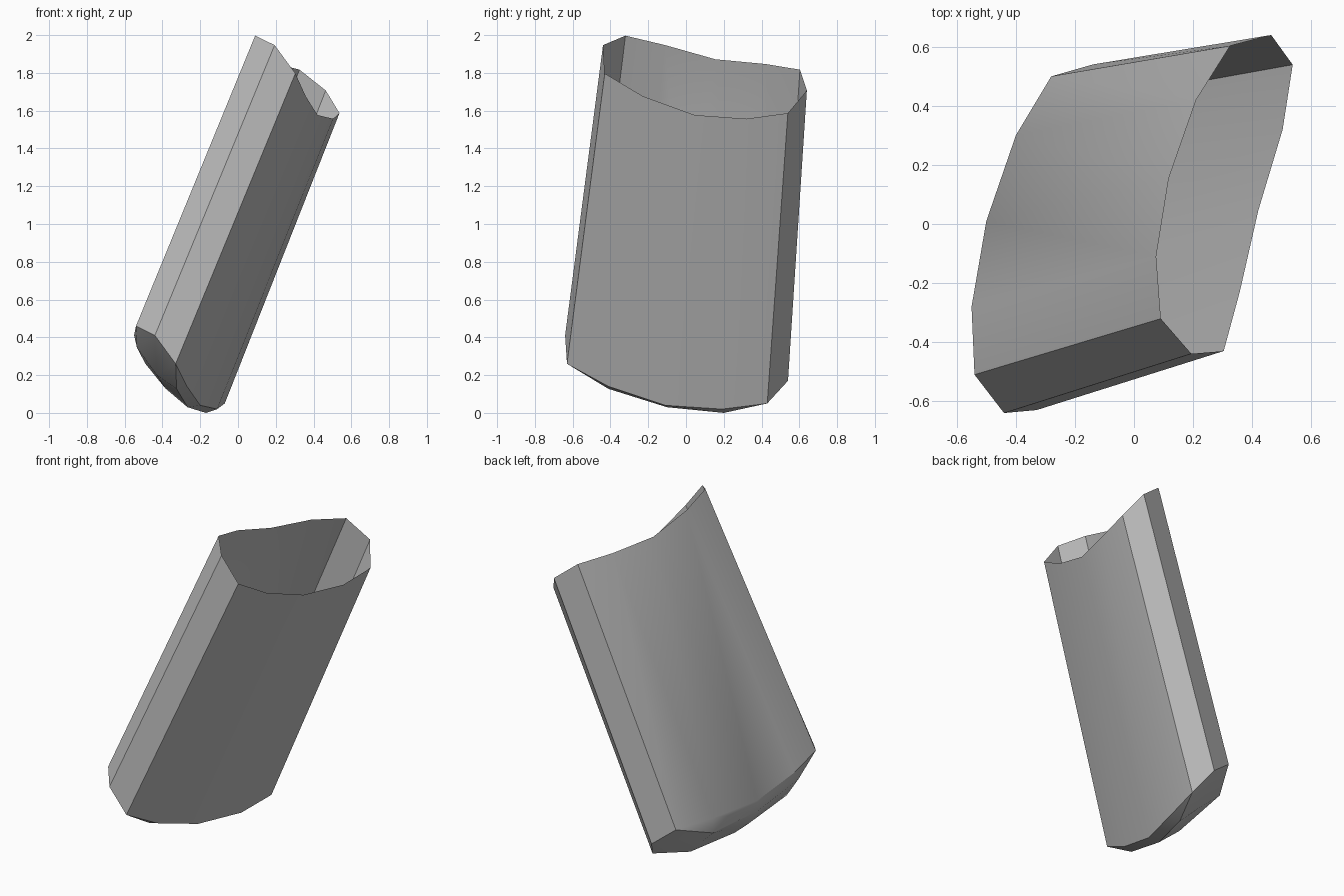
import bpy
import bmesh
import math
from mathutils import Vector

cube = bpy.data.objects.get("Cube")
if cube:
    bpy.data.objects.remove(cube, do_unlink=True)

# One plain grey material
grey = bpy.data.materials.new("plain_grey")
grey.use_nodes = True
colour = (0.5, 0.5, 0.5, 1)
grey.diffuse_color = colour
grey.node_tree.nodes["Principled BSDF"].inputs["Base Color"].default_value = colour

# Lower rim of the flattened sleeve, running round from the front edge
lower_rim = [
    (-.54, -.51, .46), (-.44, -.64, .41), (-.33, -.63, .26),
    (-.27, -.41, .14), (-.2, -.11, .04), (-.11, .19, .02),
    (-.07, .43, .05), (-.14, .54, .17), (-.28, .5, .28),
    (-.4, .3, .31), (-.5, .01, .335), (-.55, -.28, .41),
]

# Rows of the rounded end, each crossing from one broad side to the other
dome_rows = [
    [(-.325, -.41, .127), (-.43, -.38, .2), (-.535, -.35, .345)],
    [(-.267, -.1, .03), (-.385, -.06, .13), (-.49, -.02, .26)],
    [(-.17, .2, 0), (-.28, .25, .11), (-.39, .29, .21)],
]


def lean(point):
    """Carry a lower rim point along the leaning, slightly narrowing sleeve."""
    x, y, z = point
    return Vector((x + .618 - .025 * y, y + .146 - .0855 * y, z + 1.537))


def add_strip(bm, first, second):
    """Join two equally long rows of vertices with quads."""
    for i in range(len(first) - 1):
        bm.faces.new((first[i], first[i + 1], second[i + 1], second[i]))


def add_end(bm, tip, row):
    """Join a three-point narrow edge to a five-point dome row."""
    bm.faces.new((tip[0], row[0], row[1]))
    add_strip(bm, tip, row[1:4])
    bm.faces.new((tip[2], row[3], row[4]))


bm = bmesh.new()
low = [bm.verts.new(p) for p in lower_rim]
top = [bm.verts.new(lean(p)) for p in lower_rim]

# Open sleeve wall
add_strip(bm, low + low[:1], top + top[:1])

# Rounded closed end
rows = []
for i, points in enumerate(dome_rows):
    inner = [bm.verts.new(p) for p in points]
    rows.append([low[3 + i]] + inner + [low[11 - i]])
add_strip(bm, rows[0], rows[1])
add_strip(bm, rows[1], rows[2])
add_end(bm, [low[2], low[1], low[0]], rows[0])
add_end(bm, [low[6], low[7], low[8]], rows[2])

bmesh.ops.recalc_face_normals(bm, faces=bm.faces)
mesh = bpy.data.meshes.new("sleeve")
bm.to_mesh(mesh)
bm.free()
mesh.materials.append(grey)

sleeve = bpy.data.objects.new("sleeve", mesh)
bpy.context.collection.objects.link(sleeve)
bpy.ops.object.select_all(action="DESELECT")
sleeve.select_set(True)
bpy.context.view_layer.objects.active = sleeve
bpy.ops.object.shade_smooth_by_angle(angle=math.radians(30))
